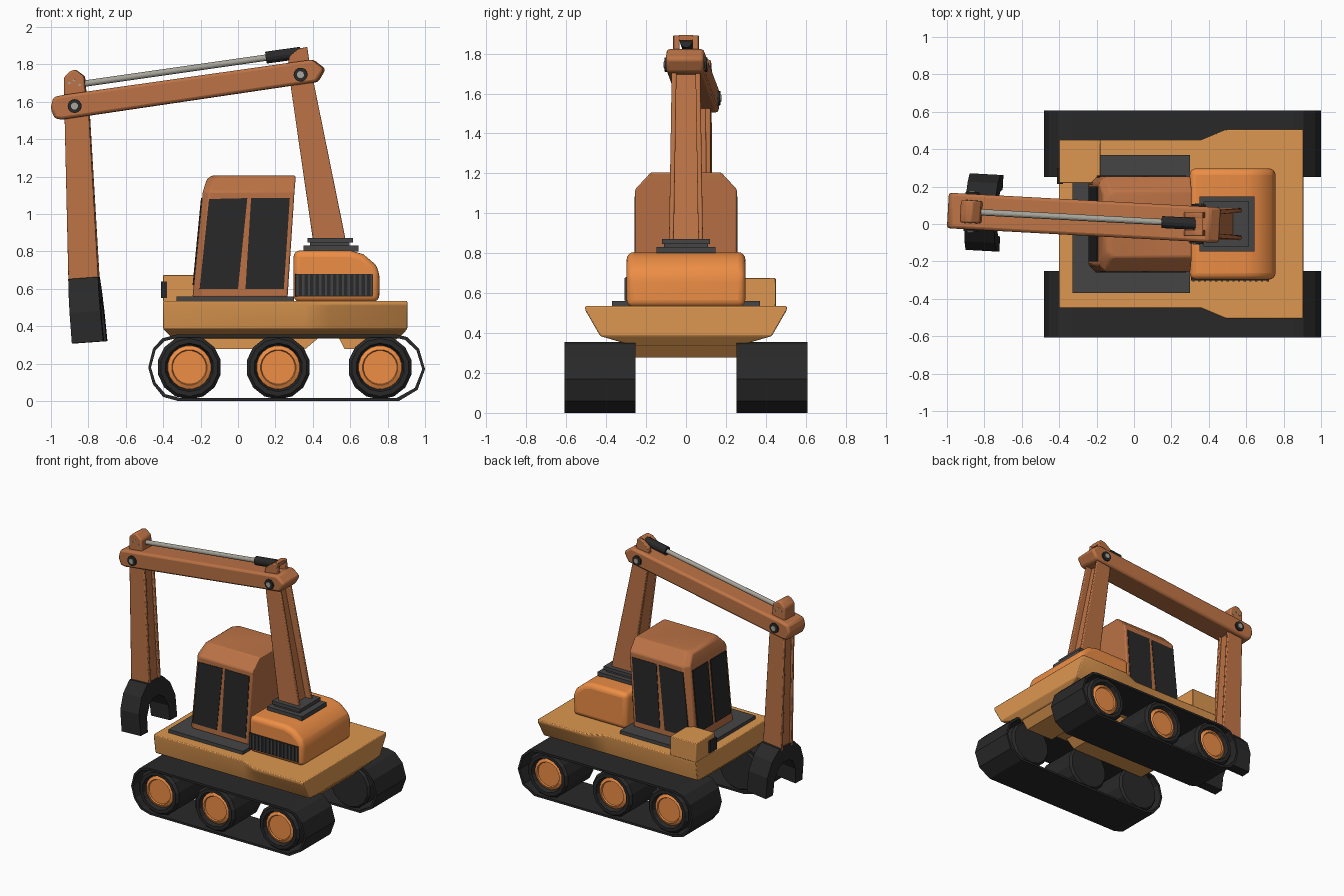
import bpy, bmesh, math
from mathutils import Vector, Matrix

if "Cube" in bpy.data.objects:
    bpy.data.objects.remove(bpy.data.objects["Cube"])


def material(name, r, g, b):
    m = bpy.data.materials.new(name)
    m.diffuse_color = (r, g, b, 1)
    m.use_nodes = True
    m.node_tree.nodes["Principled BSDF"].inputs["Base Color"].default_value = m.diffuse_color
    return m


COPPER = material("copper_paint", 0.50, 0.17, 0.06)
ORANGE = material("orange_paint", 0.85, 0.27, 0.06)
TAN = material("tan_paint", 0.72, 0.31, 0.08)
DARK = material("dark_rubber", 0.022, 0.022, 0.022)
IRON = material("dark_iron", 0.06, 0.06, 0.06)
STEEL = material("steel", 0.38, 0.37, 0.32)


def finish(name, bm, mat, bevel=0, segments=2):
    bmesh.ops.recalc_face_normals(bm, faces=bm.faces)
    me = bpy.data.meshes.new(name)
    bm.to_mesh(me)
    bm.free()
    me.materials.append(mat)
    ob = bpy.data.objects.new(name, me)
    bpy.context.collection.objects.link(ob)
    if bevel:
        mod = ob.modifiers.new("bevel", 'BEVEL')
        mod.width, mod.segments = bevel, segments
        mod.limit_method, mod.angle_limit = 'ANGLE', math.radians(25)
        bpy.ops.object.select_all(action='DESELECT')
        ob.select_set(True)
        bpy.context.view_layer.objects.active = ob
        bpy.ops.object.shade_smooth_by_angle(angle=math.radians(30))
    return ob


def loft(name, rings, mat, bevel=0, segments=2, cyclic=False):
    """Skin a list of equal-length point rings; cap the ends unless cyclic."""
    bm = bmesh.new()
    vs = [[bm.verts.new(p) for p in ring] for ring in rings]
    n = len(vs[0])
    pairs = list(zip(vs, vs[1:])) + ([(vs[-1], vs[0])] if cyclic else [])
    for a, b in pairs:
        for i in range(n):
            j = (i + 1) % n
            bm.faces.new((a[i], a[j], b[j], b[i]))
    if not cyclic:
        bm.faces.new(vs[0])
        bm.faces.new(vs[-1])
    return finish(name, bm, mat, bevel, segments)


def prism(name, pts, y0, y1, mat, bevel=0, segments=2):
    return loft(name, [[(x, y, z) for x, z in pts] for y in (y0, y1)], mat, bevel, segments)


def box(name, x0, x1, y0, y1, z0, z1, mat, bevel=0):
    return prism(name, [(x0, z0), (x1, z0), (x1, z1), (x0, z1)], y0, y1, mat, bevel)


def rod(name, a, b, r, mat, n=16):
    a, b = Vector(a), Vector(b)
    d = b - a
    m = Matrix.Translation((a + b) / 2) @ d.to_track_quat('Z', 'Y').to_matrix().to_4x4()
    bm = bmesh.new()
    bmesh.ops.create_cone(bm, cap_ends=True, segments=n, radius1=r, radius2=r,
                          depth=d.length, matrix=m)
    return finish(name, bm, mat)


def lathe(name, profile, cx, cz, side, mat, n):
    """Turn (radius, y) points around a y axis."""
    rings = [[(cx + r * math.cos(2 * math.pi * (i + .5) / n), side * y,
               cz + r * math.sin(2 * math.pi * (i + .5) / n)) for i in range(n)]
             for r, y in profile]
    return loft(name, rings, mat)


def channel(name, z0, z1, low, high, half0, half1, cut_l, cut_r):
    """Tapered upright arm: two side flanges with a recessed web between."""
    def ring(z, xs, ya, yb):
        return [(xs[0], ya, z), (xs[1], ya, z), (xs[1], yb, z), (xs[0], yb, z)]
    t = 0.024
    out = []
    for s, label in ((-1, "right"), (1, "left")):
        out.append(loft(f"{name}_{label}_flange",
                        [ring(z0, low, s * (half0 - t), s * half0),
                         ring(z1, high, s * (half1 - t), s * half1)], COPPER, .006))
    inset = lambda xs: (xs[0] + cut_l, xs[1] - cut_r)
    out.append(loft(f"{name}_web", [ring(z0, inset(low), -half0 + t, half0 - t),
                                    ring(z1, inset(high), -half1 + t, half1 - t)], COPPER))
    return out


# Tracks and wheels, both sides
band = [(-.48, .18), (-.455, .28), (-.405, .335), (-.33, .355), (.85, .355), (.905, .342),
        (.968, .28), (1.0, .17), (.96, .06), (.86, 0), (-.32, 0), (-.40, .022), (-.455, .09)]
inner = [(.26 + (x - .26) * .98, .178 + (z - .178) * .91) for x, z in band]
for s, label in ((-1, "right"), (1, "left")):
    rings = [[(x, s * y, z) for x, z in p]
             for p, y in ((band, .252), (band, .608), (inner, .608), (inner, .252))]
    loft(f"{label}_track", rings, DARK, cyclic=True)
    for k, wx in enumerate((-.26, .215, .76)):
        lathe(f"{label}_wheel_{k + 1}",
              [(.12, .258), (.158, .258), (.172, .275), (.172, .58), (.155, .6),
               (.13, .6), (.118, .565)], wx, .18, s, DARK, 14)
        lathe(f"{label}_hub_{k + 1}",
              [(.12, .55), (.116, .575), (.095, .585), (.09, .575), (.02, .575)],
              wx, .18, s, ORANGE, 20)


# Hull with a flared rear
def hull_ring(z, front, rear, x0, x1):
    half = [(x0, front), (.36, front), (.49, rear), (x1, rear)]
    return [(x, y, z) for x, y in half] + [(x, -y, z) for x, y in reversed(half)]


loft("hull", [hull_ring(.335, .26, .26, -.35, .86), hull_ring(.385, .43, .43, -.40, .905),
              hull_ring(.515, .45, .505, -.40, .905), hull_ring(.535, .45, .505, -.40, .905)],
     TAN, .006)
prism("front_belly", [(-.36, .345), (-.28, .278), (.36, .278), (.44, .345)], -.252, .252, TAN)
prism("rear_belly", [(.535, .345), (.57, .278), (.80, .278), (.86, .345)], -.252, .252, TAN)
box("side_locker", -.40, -.18, .22, .45, .53, .675, TAN, .005)
box("front_lamp", -.412, -.38, .215, .30, .55, .64, DARK)
box("cab_base_plate", -.33, .30, -.37, .37, .53, .56, IRON)


# Cab
def cab_ring(z, x0, x1, y, c):
    return [(x0, -y + c, z), (x0 + c, -y, z), (x1, -y, z),
            (x1, y, z), (x0 + c, y, z), (x0, y - c, z)]


loft("cab", [cab_ring(.555, -.243, .265, .255, .035), cab_ring(1.12, -.188, .302, .255, .035),
             cab_ring(1.19, -.165, .308, .19, .035), cab_ring(1.205, -.14, .308, .175, .035)],
     COPPER, .008)
panes = {"front": [(-.205, .6), (.0, .6), (.05, 1.085), (-.155, 1.08)],
         "rear": [(.04, .6), (.245, .6), (.277, 1.085), (.07, 1.085)]}
for s, label in ((-1, "right"), (1, "left")):
    for part, pts in panes.items():
        prism(f"{label}_{part}_window", pts, s * .25, s * .259, DARK)
    prism(f"{label}_windscreen", [(-.243, .62), (-.198, 1.085), (-.18, 1.085), (-.22, .62)],
          s * .015, s * .2, DARK)

# Engine housing with a slatted grille on one side
prism("engine_housing", [(.297, .53), (.755, .53), (.757, .69), (.735, .73), (.67, .785),
                         (.60, .805), (.297, .805)], -.297, .297, ORANGE, .035, 4)
box("grille_back", .305, .72, -.302, -.28, .56, .68, DARK)
for i in range(14):
    x = .312 + i * .0305
    box(f"grille_slat_{i + 1}", x, x + .012, -.308, -.29, .563, .677, IRON)

# Stepped boom pedestal
box("pedestal_lower", .35, .645, -.147, .147, .80, .832, IRON)
box("pedestal_middle", .385, .595, -.11, .11, .83, .85, IRON)
box("pedestal_upper", .372, .615, -.12, .12, .847, .872, IRON)

# Upright boom and its top clevis
channel("boom", .865, 1.80, (.40, .575), (.265, .385), .085, .07, .0, .045)
for s, label in ((-1, "right"), (1, "left")):
    prism(f"{label}_clevis_lug", [(.265, 1.79), (.275, 1.845), (.325, 1.885), (.37, 1.893),
                                  (.385, 1.79)], s * .033, s * .064, COPPER, .005)
prism("clevis_bridge", [(.32, 1.862), (.37, 1.866), (.37, 1.893), (.325, 1.885)],
      -.034, .034, COPPER)

# Swinging arm: beam, pins, dipper and claw built straight, then turned together
arm = [prism("beam", [(-1.0, 1.565), (-.985, 1.625), (-.93, 1.637), (.29, 1.81), (.40, 1.825),
                      (.465, 1.775), (.425, 1.705), (.28, 1.685), (-.94, 1.505),
                      (-.978, 1.51)], -.095, .095, COPPER, .016)]
for label, x, z in (("front", -.87, 1.577), ("rear", .34, 1.745)):
    for part, r, y, mat in (("collar", .037, .106, DARK), ("pin", .019, .111, STEEL)):
        arm.append(rod(f"{label}_{part}", (x, -y, z), (x, y, z), r, mat))
arm += channel("dipper", .63, 1.60, (-.905, -.743), (-.928, -.80), .068, .06, .014, .014)
arm.append(prism("dipper_head", [(-.93, 1.59), (-.93, 1.73), (-.90, 1.762), (-.87, 1.772),
                                 (-.822, 1.735), (-.81, 1.60)], -.06, .06, COPPER, .01))
for i, (x, z) in enumerate(((-.90, 1.70), (-.875, 1.715), (-.845, 1.69))):
    arm.append(rod(f"head_rivet_{i + 1}", (x, -.064, z), (x, .064, z), .007, STEEL, 8))

# Claw: inverted U following the slant of the dipper
half = [(.085, .652), (.16, .58), (.205, .47), (.205, .308), (.125, .308), (.12, .42),
        (.08, .50), (.03, .53)]
arch = half + [(-y, z) for y, z in reversed(half)]
arm.append(loft("claw", [[(-.905 + (.652 - z) * .075, y, z) for y, z in arch],
                         [(-.745 + (.652 - z) * .10, y, z + .012) for y, z in arch]], DARK))

# Hydraulic ram on top of the beam
arm.append(rod("ram_rod", (-.85, 0, 1.693), (.2, 0, 1.843), .017, STEEL))
arm.append(rod("ram_barrel", (.15, 0, 1.836), (.335, 0, 1.862), .032, DARK, 12))

turn = (Matrix.Translation((.34, 0, 0)) @ Matrix.Rotation(-.054, 4, 'Z')
        @ Matrix.Translation((-.34, 0, 0)))
for ob in arm:
    ob.data.transform(turn)
